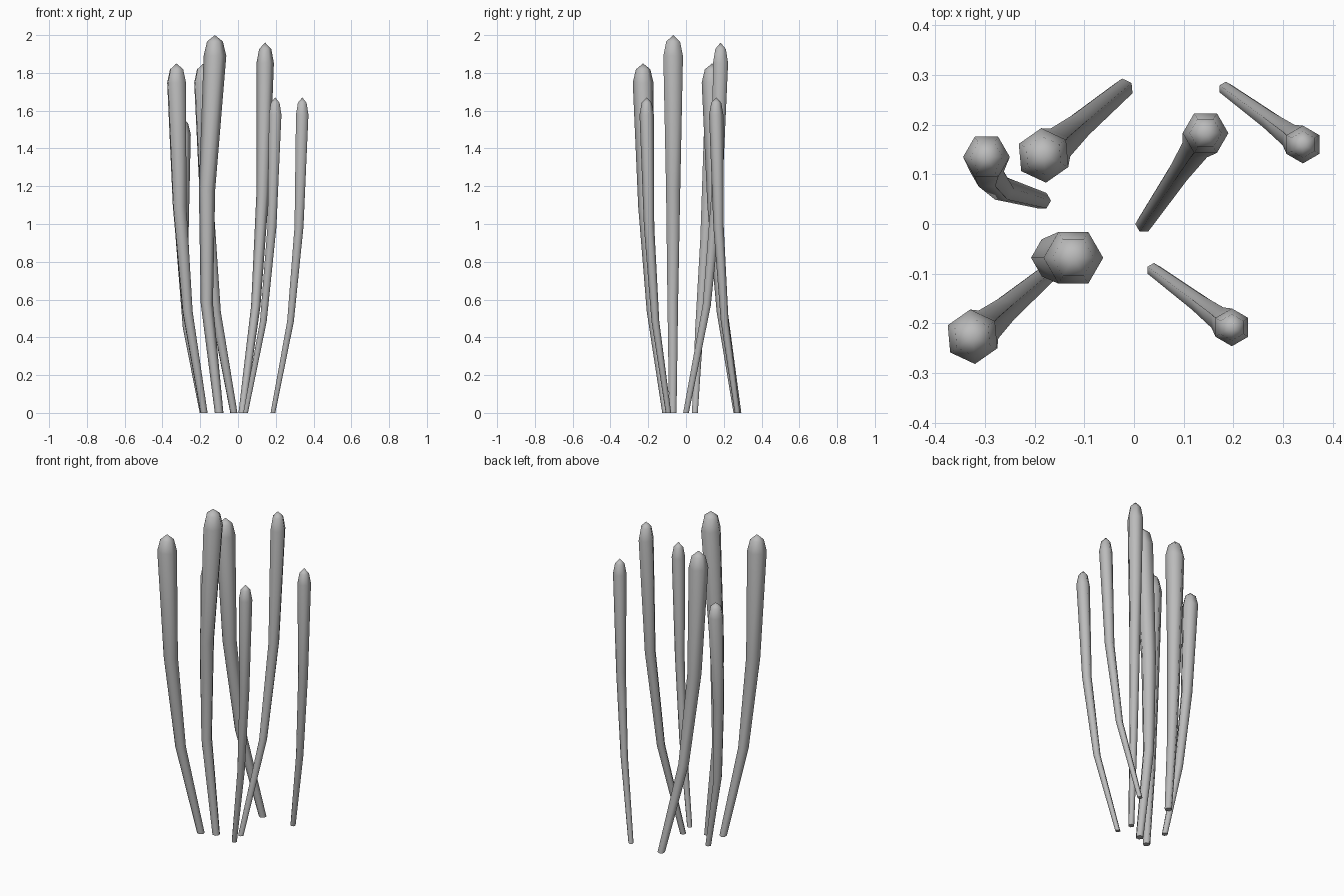
import bpy
import bmesh
from math import cos, sin, radians, tau
from mathutils import Vector

cube = bpy.data.objects.get("Cube")
if cube:
    bpy.data.objects.remove(cube, do_unlink=True)

grey = bpy.data.materials.new("stalk_grey")
grey.use_nodes = True
COLOUR = (0.5, 0.5, 0.5, 1)
grey.diffuse_color = COLOUR
grey.node_tree.nodes["Principled BSDF"].inputs["Base Color"].default_value = COLOUR

SIDES = 6
# Share of the height, share of the lean, share of the full radius
RINGS = [(0, 0, 0.38), (0.29, 0.6, 0.54), (0.59, 0.89, 0.72),
         (0.945, 1, 1), (0.983, 1, 0.7)]


def stalk(name, base, tip, height, radius, turn, bends=None):
    """A hexagonal stalk that widens upward and ends in a rounded tip."""
    base, tip = Vector(base), Vector(tip)
    bm = bmesh.new()
    rings = []
    for i, (h, lean, width) in enumerate(RINGS):
        centre = base.lerp(tip, lean)
        if bends and i in (1, 2):
            centre = Vector(bends[i - 1])
        ring = []
        for k in range(SIDES):
            a = radians(turn) + tau * k / SIDES
            ring.append(bm.verts.new((centre.x + radius * width * cos(a),
                                      centre.y + radius * width * sin(a),
                                      height * h)))
        rings.append(ring)
    for low, high in zip(rings, rings[1:]):
        for k in range(SIDES):
            n = (k + 1) % SIDES
            bm.faces.new((low[k], low[n], high[n], high[k]))
    apex = bm.verts.new((tip.x, tip.y, height))
    for k in range(SIDES):
        bm.faces.new((rings[-1][k], rings[-1][(k + 1) % SIDES], apex))
    for face in bm.faces:
        face.smooth = True
    # Flat foot with a sharp rim
    foot = bm.faces.new(rings[0][::-1])
    for edge in foot.edges:
        edge.smooth = False
    mesh = bpy.data.meshes.new(name)
    bm.to_mesh(mesh)
    bm.free()
    mesh.materials.append(grey)
    bpy.context.collection.objects.link(bpy.data.objects.new(name, mesh))


# Straight-leaning stalks
stalk("front_right_stalk", (-0.18, -0.105), (-0.325, -0.227), 1.85, 0.055, 35)
stalk("back_right_stalk", (-0.022, 0.272), (-0.182, 0.138), 1.85, 0.055, 35)
stalk("centre_left_stalk", (0.02, 0), (0.144, 0.183), 1.96, 0.046, 0)
stalk("back_left_stalk", (0.185, 0.272), (0.34, 0.16), 1.67, 0.038, 30)
stalk("front_left_stalk", (0.04, -0.093), (0.197, -0.208), 1.67, 0.038, 30)

# Stalks that curve on the way up
stalk("tall_centre_stalk", (-0.1, -0.07), (-0.122, -0.068), 2, 0.06, 0,
      [(-0.165, -0.07), (-0.164, -0.068)])
stalk("short_right_stalk", (-0.185, 0.047), (-0.297, 0.135), 1.56, 0.047, 0,
      [(-0.267, 0.071), (-0.296, 0.105)])
